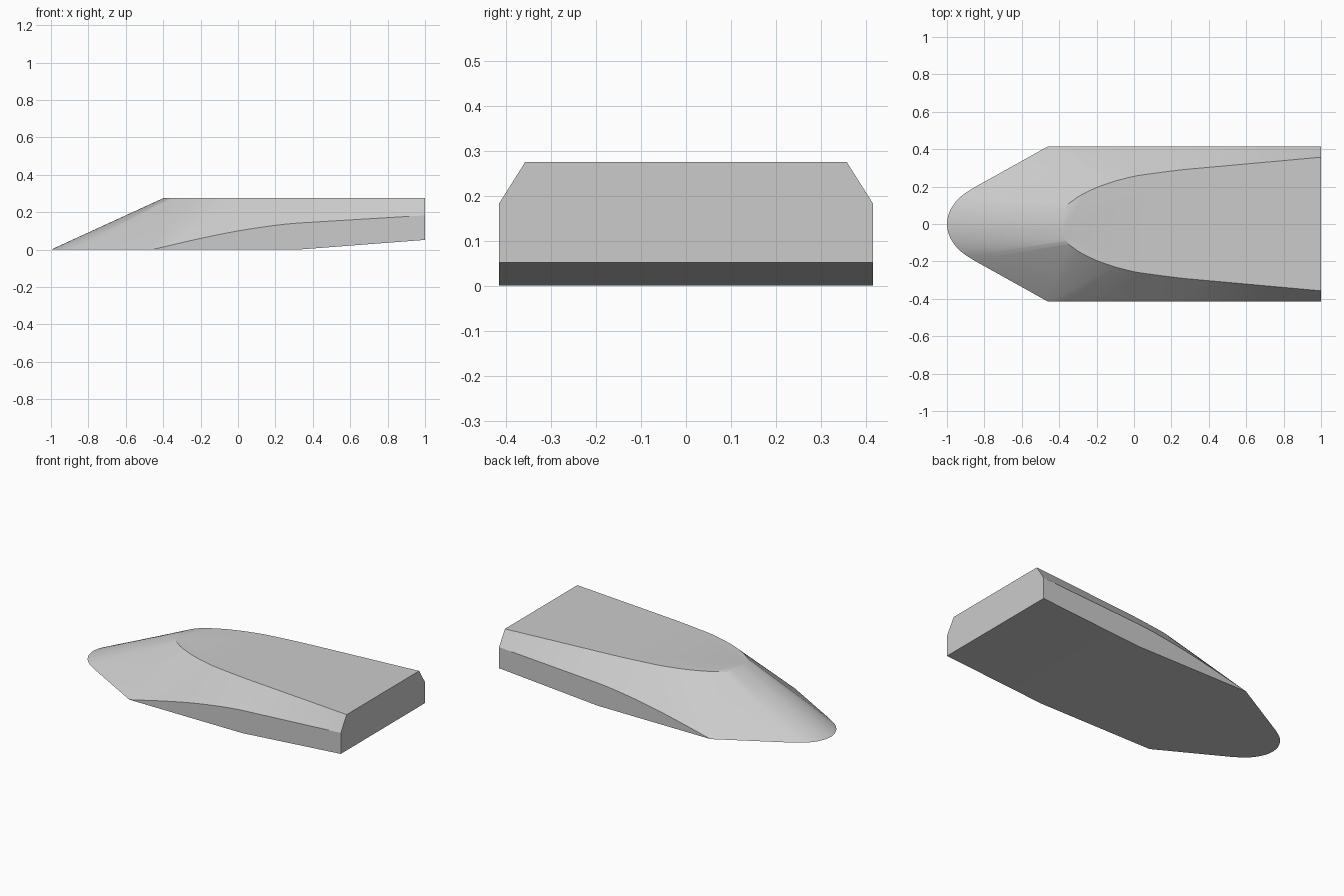
import bpy
import bmesh
import math
from mathutils import Vector

cube = bpy.data.objects.get("Cube")
if cube:
    bpy.data.objects.remove(cube, do_unlink=True)

HALF, TOP, KINK, STERN = 0.415, 0.275, 0.32, 0.052

# Each station: deck edge x, y, then outer edge x, y, z
nose = [(-.40, 0, -1, 0, 0), (-.397, .022, -.991, .053, 0),
        (-.388, .05, -.964, .105, 0), (-.373, .08, -.922, .15, 0),
        (-.348, .11, -.86, .192, 0)]
corner = [(-.30, .145, -.46, HALF, 0), (-.25, .172, -.46, HALF, 0),
          (-.18, .203, -.46, HALF, 0), (-.10, .23, -.46, HALF, 0)]
flank = [(-.10, .23, -.46, HALF, 0), (0, .255, -.2, HALF, .06),
         (.10, .27, 0, HALF, .1), (.25, .289, .2, HALF, .13),
         (.40, .303, .32, HALF, .142)]
stern = (1, .357, 1, HALF, .183)


def smooth_run(points, steps, before=None):
    """Catmull-Rom curve through the stations."""
    p = [Vector(q) for q in points]
    p = [Vector(before) if before else 2 * p[0] - p[1]] + p + [2 * p[-1] - p[-2]]
    out = []
    for a, b, c, d in zip(p, p[1:], p[2:], p[3:]):
        for i in range(steps):
            t = i / steps
            out.append(.5 * (2 * b + (c - a) * t + (2 * a - 5 * b + 4 * c - d) * t**2
                             + (3 * b - a - 3 * c + d) * t**3))
    return out + [p[-2]]


x, y, ox, oy, oz = nose[1]
stations = (smooth_run(nose, 4, (x, -y, ox, -oy, oz)) + smooth_run(corner, 3)
            + smooth_run(flank, 3)[1:] + [Vector(stern)])

bm = bmesh.new()
cache = {}


def vert(x, y, z):
    key = (round(x, 4), round(y, 4), round(z, 4))
    if key not in cache:
        cache[key] = bm.verts.new(key)
    return cache[key]


def face(verts):
    unique = list(dict.fromkeys(verts))
    if len(unique) > 2:
        bm.faces.new(unique)


deck, chine = {}, {}
for side in (1, -1):
    deck[side] = [vert(s[0], side * s[1], TOP) for s in stations]
    chine[side] = [vert(s[2], side * s[3], s[4]) for s in stations]
    # Sloping shoulder between deck and outer edge
    for i in range(len(stations) - 1):
        d, c = deck[side], chine[side]
        face([d[i], d[i + 1], c[i + 1]])
        face([d[i], c[i + 1], c[i]])
    # Upright side wall
    wall = [v for v in chine[side] if abs(v.co.y) > HALF - .001]
    face(wall + [vert(1, side * HALF, STERN), vert(KINK, side * HALF, 0)])

# Flat deck, underside, rising stern underside and stern plate
face(deck[1] + deck[-1][::-1])
keel = {s: [v for v in chine[s] if v.co.z < .0001] for s in (1, -1)}
low = {s: vert(KINK, s * HALF, 0) for s in (1, -1)}
aft = {s: vert(1, s * HALF, STERN) for s in (1, -1)}
face(keel[1] + [low[1], low[-1]] + keel[-1][::-1])
face([low[1], aft[1], aft[-1], low[-1]])
face([deck[1][-1], chine[1][-1], aft[1], aft[-1], chine[-1][-1], deck[-1][-1]])

bmesh.ops.recalc_face_normals(bm, faces=bm.faces)
mesh = bpy.data.meshes.new("hull")
bm.to_mesh(mesh)
bm.free()
hull = bpy.data.objects.new("hull", mesh)
bpy.context.collection.objects.link(hull)

# Plain grey finish
grey = bpy.data.materials.new("light_grey")
grey.use_nodes = True
grey.diffuse_color = (.6, .6, .6, 1)
grey.node_tree.nodes["Principled BSDF"].inputs["Base Color"].default_value = (.6, .6, .6, 1)
mesh.materials.append(grey)

bpy.ops.object.select_all(action='DESELECT')
hull.select_set(True)
bpy.context.view_layer.objects.active = hull
bpy.ops.object.shade_smooth_by_angle(angle=math.radians(30))
